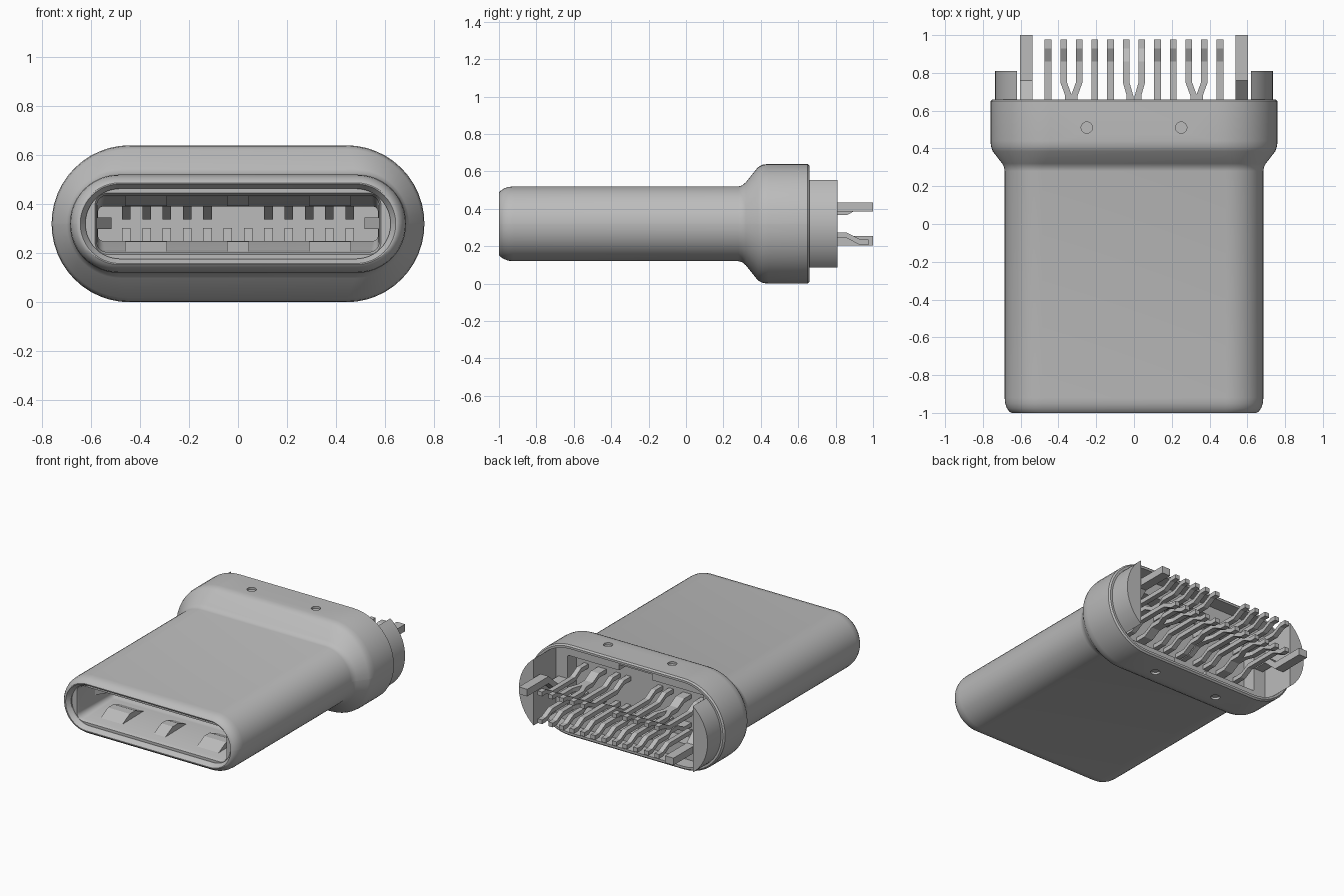
import bpy, bmesh, math

if "Cube" in bpy.data.objects:
    bpy.data.objects.remove(bpy.data.objects["Cube"])

ZC = 0.32  # height of the plug's centre line

metal = bpy.data.materials.new("plain_grey")
metal.use_nodes = True
metal.diffuse_color = (0.5, 0.5, 0.5, 1)
metal.node_tree.nodes["Principled BSDF"].inputs["Base Color"].default_value = (0.5, 0.5, 0.5, 1)


def loft(name, rings, closed=False):
    """Skin equal-length rings; cap the ends, or join last to first."""
    bm = bmesh.new()
    rows = [[bm.verts.new(p) for p in ring] for ring in rings]
    pairs = list(zip(rows, rows[1:]))
    if closed:
        pairs.append((rows[-1], rows[0]))
    else:
        bm.faces.new(rows[0])
        bm.faces.new(rows[-1])
    n = len(rows[0])
    for a, b in pairs:
        for i in range(n):
            j = (i + 1) % n
            bm.faces.new((a[i], a[j], b[j], b[i]))
    bmesh.ops.recalc_face_normals(bm, faces=bm.faces)
    me = bpy.data.meshes.new(name)
    bm.to_mesh(me)
    bm.free()
    me.materials.append(metal)
    ob = bpy.data.objects.new(name, me)
    bpy.context.collection.objects.link(ob)
    return ob


def rounded(y, hw, hh, r=1.0, n=12):
    """Rounded rectangle across the plug at depth y (a stadium if r is large)."""
    r = min(r, hh - 0.001)
    pts = []
    for q, (sx, sz) in enumerate(((1, 1), (-1, 1), (-1, -1), (1, -1))):
        for k in range(n + 1):
            a = math.pi / 2 * (q + k / n)
            pts.append((sx * (hw - r) + r * math.cos(a), y, ZC + sz * (hh - r) + r * math.sin(a)))
    return pts


def strip(name, path, w, t):
    """Flat bar of width w and thickness t through (x, y, z) points."""
    return loft(name, [[(x - w / 2, y, z - t / 2), (x + w / 2, y, z - t / 2),
                        (x + w / 2, y, z + t / 2), (x - w / 2, y, z + t / 2)] for x, y, z in path])


def prism(name, x, w, profile):
    """Side profile of (y, z) points extruded along x."""
    return loft(name, [[(x + s * w / 2, y, z) for y, z in profile] for s in (-1, 1)])


def cut(ob, cutter):
    mod = ob.modifiers.new("cut", "BOOLEAN")
    mod.operation, mod.solver, mod.object = "DIFFERENCE", "EXACT", cutter
    cutter.hide_render = True
    bpy.context.view_layer.objects.active = ob
    bpy.ops.object.modifier_apply(modifier=mod.name)
    bpy.data.objects.remove(cutter)


def smooth(ob):
    bpy.ops.object.select_all(action="DESELECT")
    ob.select_set(True)
    bpy.context.view_layer.objects.active = ob
    bpy.ops.object.shade_smooth_by_angle(angle=math.radians(32))


# Outer shell: straight sleeve flaring into the rear collar, hollow all through
outer = [(0.66, 0.75, 0.31), (0.65, 0.76, 0.32), (0.44, 0.76, 0.32), (0.41, 0.757, 0.316),
         (0.385, 0.748, 0.303), (0.32, 0.698, 0.222), (0.30, 0.688, 0.205), (0.28, 0.685, 0.20),
         (-0.92, 0.685, 0.20), (-0.95, 0.682, 0.197), (-0.975, 0.673, 0.188),
         (-0.993, 0.66, 0.175), (-1.0, 0.648, 0.167)]
inner = [(-1.0, 0.643, 0.162), (-0.97, 0.622, 0.143), (0.3, 0.622, 0.143),
         (0.44, 0.735, 0.295), (0.66, 0.735, 0.295)]
shell = loft("outer_shell", [rounded(*p) for p in outer + inner], closed=True)

# Round dimples pressed into the top and bottom of the collar
for sx in (-1, 1):
    for sz in (-1, 1):
        rings = [[(sx * 0.25 + 0.03 * math.cos(i * math.pi / 12), 0.51 + 0.03 * math.sin(i * math.pi / 12),
                   ZC + sz * h) for i in range(24)] for h in (0.305, 0.34)]
        cut(shell, loft("dimple_cutter", rings))
smooth(shell)

# Front housing: hollow liner whose mouth narrows towards the contacts
liner = [(0.25, 0.57, 0.07, 0.02), (-0.50, 0.57, 0.07, 0.02), (-0.58, 0.572, 0.108, 0.03),
         (-0.60, 0.575, 0.11, 0.03), (-0.94, 0.575, 0.115, 0.04), (-0.96, 0.583, 0.125, 0.05),
         (-0.96, 0.622, 0.143, 1), (0.35, 0.622, 0.143, 1)]
# the deep end of the cavity is closed by the first ring's cap
liner[0] = (0.05,) + liner[0][1:]
smooth(loft("front_housing", [rounded(*p) for p in liner]))

# Rear housing: collar filler with a rectangular pocket notched at top and bottom
rear = loft("rear_housing", [rounded(*p) for p in (
    (0.42, 0.705, 0.255), (0.44, 0.735, 0.295), (0.56, 0.735, 0.295),
    (0.56, 0.53, 0.19, 0.01), (0.46, 0.53, 0.19, 0.01))])
for s in (-1, 1):
    cut(rear, strip("notch_cutter", [(0, 0.47, ZC + s * 0.18), (0, 0.62, ZC + s * 0.18)], 0.26, 0.10))
smooth(rear)

# Segment-shaped end plates behind the collar
cx, rad = 0.44, 0.295
half = math.acos(0.18 / rad)
for s, side in ((1, "left"), (-1, "right")):
    arc = [half * (i / 8 - 1) for i in range(17)]
    smooth(loft("end_plate_" + side, [[(s * (cx + rad * math.cos(a)), y, ZC + rad * math.sin(a))
                                       for a in arc] for y in (0.5, 0.81)]))

# Solder tails and front contacts, two mirrored rows
pitch = 0.0828
for row, s in (("top", 1), ("bottom", -1)):
    for i in range(12):
        if s == 1 and i in (5, 6):
            continue
        x = (i - 5.5) * pitch
        # neighbouring pairs converge towards the housing
        shift = {1: 0.026, 2: -0.026, 5: 0.02, 6: -0.02, 9: 0.026, 10: -0.026}.get(i, 0)
        tail = [(x + shift, 0.44, 0.10), (x + shift, 0.54, 0.10), (x + shift, 0.61, 0.062),
                (x + shift, 0.68, 0.062), (x, 0.75, 0.062), (x, 0.86, 0.062),
                (x, 0.93, 0.098), (x, 0.976, 0.098)]
        strip(f"tail_{row}_{i + 1}", [(px, py, ZC + s * h) for px, py, h in tail], 0.035, 0.03)
        prism(f"contact_{row}_{i + 1}", x, 0.035,
              [(-0.36, ZC + s * 0.075), (-0.28, ZC + s * 0.018), (-0.24, ZC + s * 0.018),
               (0.06, ZC + s * 0.05), (0.06, ZC + s * 0.075)])
    # Ground springs just inside the mouth
    for x, w in ((-0.375, 0.17), (0, 0.09), (0.375, 0.17)):
        prism(f"ground_spring_{row}", x, w,
              [(-0.88, ZC + s * 0.118), (-0.79, ZC + s * 0.072), (-0.73, ZC + s * 0.072),
               (-0.62, ZC + s * 0.118)])

# Side latches inside the mouth and their long tails at the back
for s, side in ((1, "left"), (-1, "right")):
    loft("latch_hook_" + side, [[(s * x, y, z) for x, y in
                                ((0.58, -0.78), (0.515, -0.68), (0.515, -0.62), (0.58, -0.52))]
                               for z in (0.298, 0.345)])
    strip("latch_tail_" + side, [(s * 0.57, y, ZC + s * h) for y, h in
                                 ((0.45, 0.0), (0.66, 0.0), (0.76, 0.09), (1.0, 0.09))], 0.065, 0.05)
